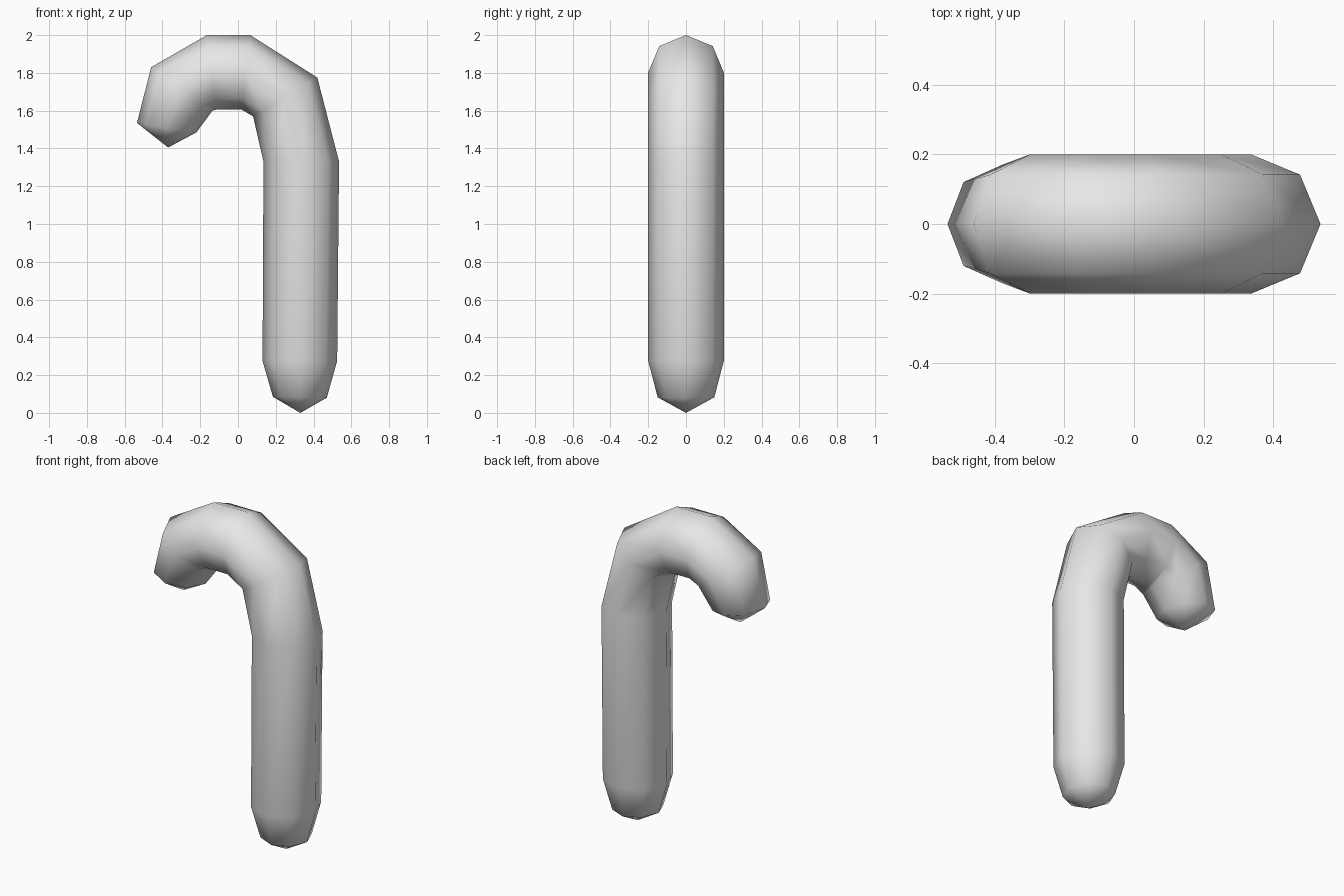
import bpy, bmesh, math
from mathutils import Vector

cube = bpy.data.objects.get("Cube")
if cube:
    bpy.data.objects.remove(cube, do_unlink=True)

SIDES = 8

# Plain grey finish
grey = bpy.data.materials.new("plain grey")
grey.use_nodes = True
colour = (0.8, 0.8, 0.8, 1)
grey.diffuse_color = colour
grey.node_tree.nodes["Principled BSDF"].inputs["Base Color"].default_value = colour

# Cross-sections from foot to hook end: outer x, z, inner x, z, half depth
sections = [
    (0.47, 0.08, 0.185, 0.085, 0.15),
    (0.525, 0.275, 0.13, 0.275, 0.2),
    (0.535, 1.33, 0.135, 1.33, 0.2),
    (0.42, 1.775, 0.08, 1.57, 0.2),
    (0.065, 2.0, 0.02, 1.605, 0.2),
    (-0.165, 2.0, -0.115, 1.605, 0.2),
    (-0.46, 1.83, -0.135, 1.6, 0.2),
    (-0.535, 1.535, -0.22, 1.485, 0.17),
]
foot_tip = (0.33, 0, 0)
hook_tip = (-0.37, 0, 1.405)

bm = bmesh.new()


def ring(ox, oz, ix, iz, depth):
    outer, inner = Vector((ox, 0, oz)), Vector((ix, 0, iz))
    centre, arm = (outer + inner) / 2, (outer - inner) / 2
    side = Vector((0, depth, 0))
    angles = [math.tau * i / SIDES for i in range(SIDES)]
    return [bm.verts.new(centre + arm * math.cos(a) + side * math.sin(a)) for a in angles]


def cap(loop, tip):
    point = bm.verts.new(tip)
    for i in range(SIDES):
        bm.faces.new((loop[i], loop[(i + 1) % SIDES], point))


# Bent tube
rings = [ring(*s) for s in sections]
for low, high in zip(rings, rings[1:]):
    for i in range(SIDES):
        j = (i + 1) % SIDES
        bm.faces.new((low[i], low[j], high[j], high[i]))

# Pointed ends
cap(rings[0], foot_tip)
cap(rings[-1], hook_tip)
bmesh.ops.recalc_face_normals(bm, faces=bm.faces)

mesh = bpy.data.meshes.new("hooked_cane")
bm.to_mesh(mesh)
bm.free()
mesh.materials.append(grey)
cane = bpy.data.objects.new("hooked_cane", mesh)
bpy.context.collection.objects.link(cane)

# Soft shading over the facets
bpy.ops.object.select_all(action="DESELECT")
cane.select_set(True)
bpy.context.view_layer.objects.active = cane
bpy.ops.object.shade_smooth_by_angle(angle=math.radians(65))
